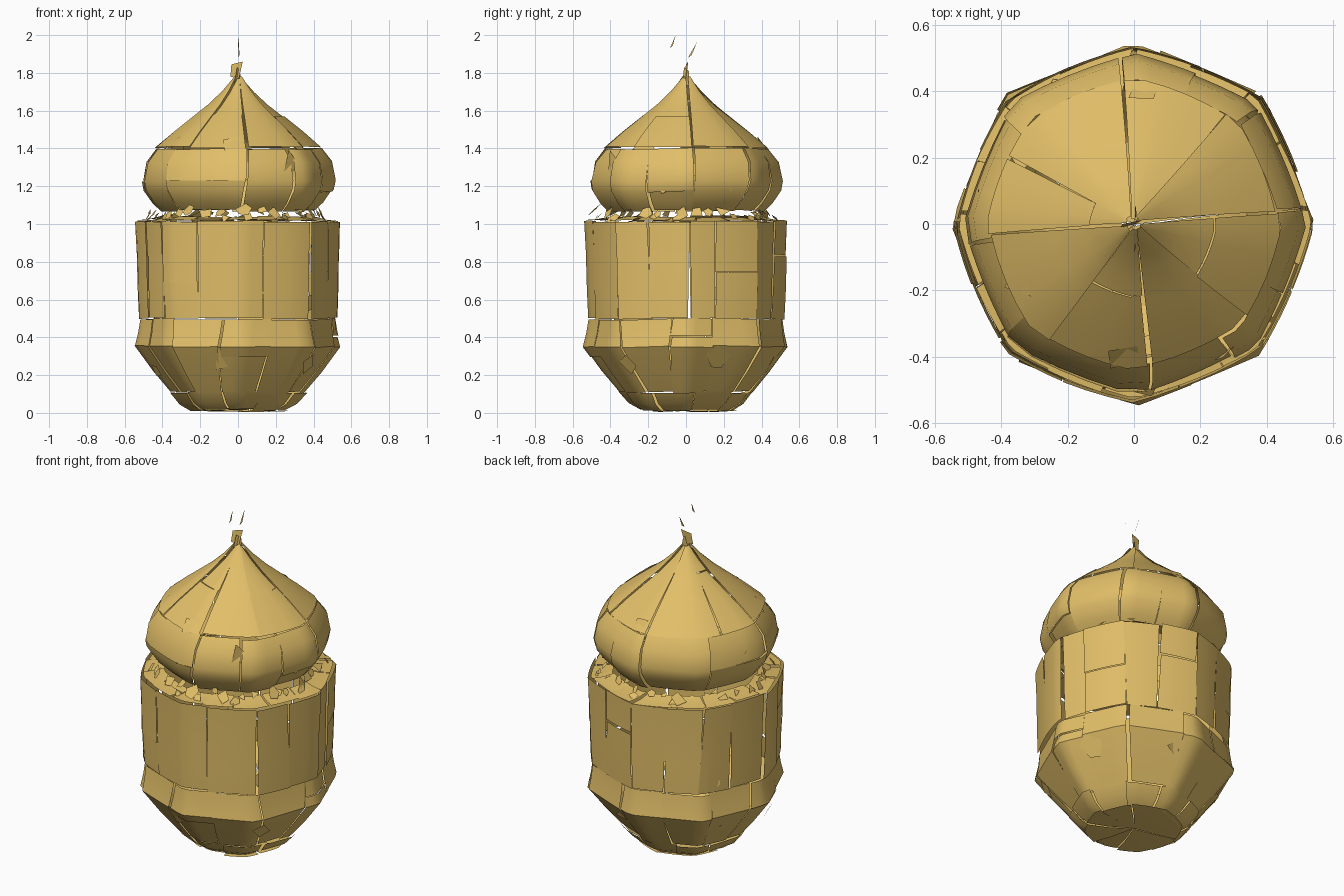
import bpy, bmesh, math, random
from math import cos, sin, radians
from mathutils import Vector, Matrix

random.seed(7)
if "Cube" in bpy.data.objects:
    bpy.data.objects.remove(bpy.data.objects["Cube"], do_unlink=True)

gold = bpy.data.materials.new("gold")
gold.use_nodes = True
colour = (0.76, 0.52, 0.14, 1)
gold.diffuse_color = colour
shader = gold.node_tree.nodes["Principled BSDF"]
shader.inputs["Base Color"].default_value = colour
shader.inputs["Roughness"].default_value = 0.6


def finish(bm, name):
    """Turn the gathered shards into a smooth-shaded object."""
    for v in bm.verts:
        v.co.z = max(v.co.z, 0)
    mesh = bpy.data.meshes.new(name)
    bm.to_mesh(mesh)
    bm.free()
    mesh.materials.append(gold)
    obj = bpy.data.objects.new(name, mesh)
    bpy.context.collection.objects.link(obj)
    bpy.ops.object.select_all(action='DESELECT')
    bpy.context.view_layer.objects.active = obj
    obj.select_set(True)
    bpy.ops.object.shade_smooth_by_angle(angle=radians(40))
    return obj


def lathe_point(r, z, deg, facet):
    """Point on the revolved wall; facet blends round (0) to octagon (1)."""
    octagon = cos(radians(22.5)) / cos(radians(deg % 45 - 22.5))
    r *= 1 + facet * (octagon - 1)
    return Vector((r * cos(radians(deg)), r * sin(radians(deg)), z))


def jiggle(bm, verts, tilt, shift):
    """Knock one shard slightly out of place."""
    mid = sum((v.co for v in verts), Vector()) / len(verts)
    axis = Vector([random.uniform(-1, 1) for _ in range(3)]).normalized()
    turn = Matrix.Rotation(radians(random.uniform(-tilt, tilt)), 3, axis)
    bmesh.ops.rotate(bm, verts=verts, cent=mid, matrix=turn)
    move = [random.uniform(-shift, shift) for _ in range(3)]
    bmesh.ops.translate(bm, verts=verts, vec=move)


def sample(profile, t):
    t = min(max(t, 0), 1) * (len(profile) - 1)
    i = min(int(t), len(profile) - 2)
    return Vector(profile[i]).lerp(Vector(profile[i + 1]), t - i)


def panel(bm, profile, left, right, t0, t1, facet, tilt, shift, cols=5):
    """One curved shard between two slanted seams."""
    steps = len(profile) - 1
    ts = [t0] + [i / steps for i in range(1, steps)
                 if t0 + .02 < i / steps < t1 - .02] + [t1]
    rows = []
    for t in ts:
        r, z = sample(profile, t)
        a = left[0] + (left[1] - left[0]) * t
        b = right[0] + (right[1] - right[0]) * t
        rows.append([bm.verts.new(lathe_point(r, z, a + (b - a) * c / cols, facet))
                     for c in range(cols + 1)])
    for low, high in zip(rows, rows[1:]):
        for c in range(cols):
            bm.faces.new((low[c], low[c + 1], high[c + 1], high[c]))
    jiggle(bm, [v for row in rows for v in row], tilt, shift)


def shell(name, profile, seams, facet=0.6, slant=3, split=0.3, tilt=2, shift=.006):
    """A ring of broken panels."""
    bm = bmesh.new()
    edges = [(s + random.uniform(-slant, slant), s + random.uniform(-slant, slant))
             for s in seams]
    edges.append((edges[0][0] + 360, edges[0][1] + 360))
    for left, right in zip(edges, edges[1:]):
        right = (right[0] - 0.5, right[1] - 0.5)
        cuts = [0, 1]
        if random.random() < split:
            cuts.insert(1, random.uniform(0.3, 0.7))
        for t0, t1 in zip(cuts, cuts[1:]):
            panel(bm, profile, left, right, t0, t1, facet, tilt, shift)
    return finish(bm, name)


def shard(bm, centre, size, normal, tilt):
    """A small loose flat chip lying roughly across a normal."""
    turn = Vector(normal).to_track_quat('Z', 'Y').to_matrix()
    sides = random.choice((3, 4, 4, 5))
    start = random.uniform(0, 360)
    verts = []
    for i in range(sides):
        a = radians(start + 360 * i / sides + random.uniform(-15, 15))
        k = size * random.uniform(0.7, 1.2)
        verts.append(bm.verts.new(Vector(centre) + turn @ Vector((k * cos(a), k * sin(a), 0))))
    bm.faces.new(verts)
    jiggle(bm, verts, tilt, 0.004)


def ring(count, start=0):
    return [start + 360 * i / count for i in range(count)]


# Rounded base
shell("base_underside", [(0.004, 0.012), (0.15, 0.01), (0.27, 0.016)],
      ring(9, 10), tilt=2, split=0)
shell("base_rim", [(0.25, 0.015), (0.31, 0.05), (0.36, 0.11)], ring(10, 5), 0.8, split=0, tilt=3)
shell("base_bowl", [(0.355, 0.11), (0.45, 0.22), (0.55, 0.35), (0.535, 0.42), (0.525, 0.495)],
      ring(12, 19), 0.95, slant=4, split=0.4)

# Upright body staves
body_seams = [2, 19, 45, 66, 90, 112, 135, 155, 178, 202, 222, 247, 287, 317, 338]
shell("body_wall", [(0.525, 0.5), (0.53, 0.65), (0.533, 0.85), (0.54, 1.015)],
      body_seams, 0.6, slant=1.5, split=0.25, tilt=2)

# Broken ledge between the body and dome
shell("ledge", [(0.53, 1.02), (0.47, 1.025), (0.41, 1.04)], ring(17, 8), 0.6, tilt=4, split=0.2)
bm = bmesh.new()
for a in ring(44):
    a += random.uniform(-4, 4)
    spot = lathe_point(random.uniform(0.41, 0.49), random.uniform(1.025, 1.075), a, 0.5)
    shard(bm, spot, random.uniform(0.02, 0.045), (spot.x, spot.y, 0.35), 40)
finish(bm, "ledge_chips")

# Onion dome
shell("dome_lower", [(0.41, 1.07), (0.455, 1.11), (0.505, 1.18), (0.515, 1.23), (0.495, 1.33), (0.44, 1.4)],
      [5, 42, 68, 95, 140, 185, 222, 275, 305, 335], 0.7, slant=3, split=0.4, tilt=2.5)
shell("dome_upper", [(0.44, 1.405), (0.34, 1.49), (0.25, 1.56), (0.16, 1.63), (0.085, 1.70), (0.02, 1.775)],
      [5, 50, 95, 150, 185, 235, 275, 320], 0.5, slant=2, split=0.3, tilt=1.5)

# Loose chips lifted off the dome, bowl and wall
bm = bmesh.new()
for r, z, slope, count in ((0.49, 1.26, 0.1, 8), (0.41, 1.42, 0.8, 6),
                           (0.49, 0.28, -0.6, 6), (0.505, 0.6, 0, 6)):
    for a in ring(count, random.uniform(0, 40)):
        spot = lathe_point(r, z + random.uniform(-.06, .06), a, 0.7)
        outward = Vector((cos(radians(a)), sin(radians(a)), slope))
        shard(bm, spot, random.uniform(0.05, 0.09), outward, 18)
finish(bm, "loose_chips")

# Broken finial: a chip at the tip and two slivers above it
bm = bmesh.new()


def blade(points):
    bm.faces.new([bm.verts.new(p) for p in points])


blade([(-.04, -.01, 1.78), (.005, .0, 1.77), (.025, .012, 1.86), (-.035, .0, 1.845)])
blade([(-.02, -.02, 1.74), (.02, .02, 1.73), (.01, .015, 1.81), (-.005, -.01, 1.83)])
blade([(.0, -.085, 1.93), (.006, -.07, 1.945), (.003, -.055, 2.0)])
blade([(.002, .01, 1.88), (.008, .03, 1.895), (.004, .06, 1.965)])
finish(bm, "finial")
